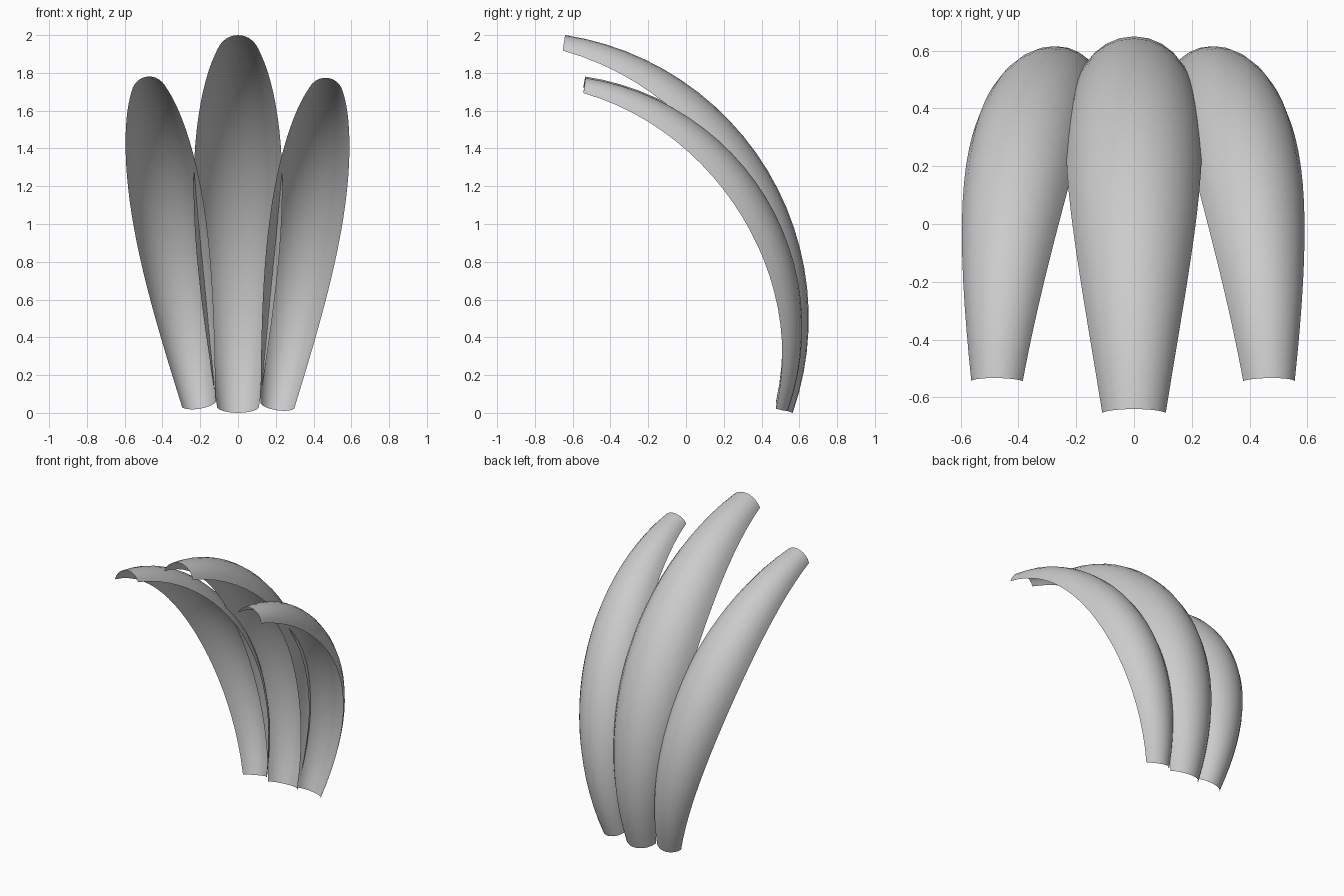
import bpy, math

if "Cube" in bpy.data.objects:
    bpy.data.objects.remove(bpy.data.objects["Cube"])

R = 1.517                                   # radius of the spine arc
A0, A1 = math.radians(-19.25), math.radians(81.4)
HALF = math.radians(74)                     # half angle of the cupped cross-section
ROWS, COLS = 24, 10


def petal(name, base, length=1.0, width=1.0, lean=0.0):
    """Cupped open sheet swept along a circular arc, widest halfway, origin at its base."""
    verts, faces = [], []
    for i in range(ROWS + 1):
        t = i / ROWS
        a = A0 + (A1 - A0) * t
        w = width * (0.11 + 0.125 * math.sin(math.pi * t))
        rc = w / math.sin(HALF)
        for j in range(COLS + 1):
            b = HALF * (2 * j / COLS - 1)
            r = R * length - rc * (1 - math.cos(b))
            verts.append((rc * math.sin(b),
                          r * math.cos(a) - R * length * math.cos(A0),
                          r * math.sin(a) - R * length * math.sin(A0)))
    n = COLS + 1
    for i in range(ROWS):
        for j in range(COLS):
            k = i * n + j
            faces.append((k, k + n, k + n + 1, k + 1))
    me = bpy.data.meshes.new(name)
    me.from_pydata(verts, [], [f[::-1] for f in faces])
    me.polygons.foreach_set("use_smooth", [True] * len(me.polygons))
    ob = bpy.data.objects.new(name, me)
    ob.location = base
    ob.rotation_euler = (0, math.radians(lean), 0)
    bpy.context.collection.objects.link(ob)
    return ob


# Tall middle petal
petal("center_petal", (0, 0.565, 0))

# Shorter side petals fanned outwards
petal("right_petal", (0.205, 0.54, 0.014), 0.89, 0.82, 8.8)
petal("left_petal", (-0.203, 0.54, 0.022), 0.89, 0.82, -9.1)
